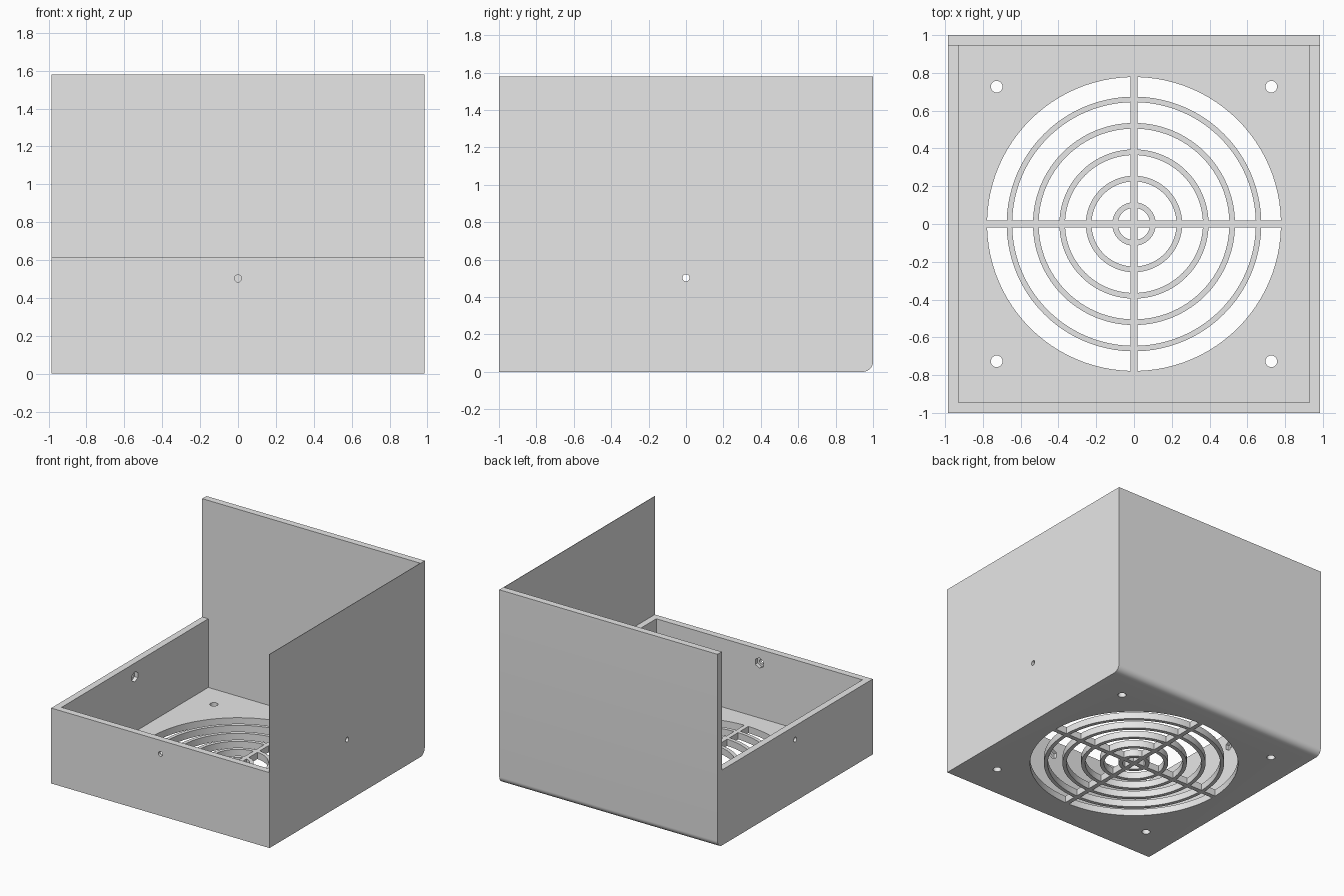
import bpy, bmesh, math
from mathutils import Matrix, Vector

if "Cube" in bpy.data.objects:
    bpy.data.objects.remove(bpy.data.objects["Cube"])

HX, HY, TOP, RIM = 0.985, 1.0, 1.58, 0.615   # half sizes, back height, tray rim height
WALL, FLOOR, SKIN = 0.055, 0.055, 0.004      # thicknesses; SKIN is the thin side panel


def prism(bm, pts, depth, matrix=Matrix()):
    """Extrude a 2D outline by depth along local z, then place it."""
    low = [bm.verts.new(matrix @ Vector((x, y, 0))) for x, y in pts]
    high = [bm.verts.new(matrix @ Vector((x, y, depth))) for x, y in pts]
    bm.faces.new(low[::-1])
    bm.faces.new(high)
    n = len(pts)
    for i in range(n):
        j = (i + 1) % n
        bm.faces.new((low[i], low[j], high[j], high[i]))


def box(bm, a, b):
    prism(bm, [(a[0], a[1]), (b[0], a[1]), (b[0], b[1]), (a[0], b[1])],
          b[2] - a[2], Matrix.Translation((0, 0, a[2])))


def arc(r, a, b, n, cx=0.0, cy=0.0):
    return [(cx + r * math.cos(a + (b - a) * i / n),
             cy + r * math.sin(a + (b - a) * i / n)) for i in range(n + 1)]


def circle(r, n, cx=0.0, cy=0.0):
    return arc(r, 0, 2 * math.pi, n, cx, cy)[:-1]


def finish(bm, name):
    bmesh.ops.recalc_face_normals(bm, faces=bm.faces[:])
    mesh = bpy.data.meshes.new(name)
    bm.to_mesh(mesh)
    bm.free()
    obj = bpy.data.objects.new(name, mesh)
    bpy.context.collection.objects.link(obj)
    return obj


def cut(target, bm, name):
    cutter = finish(bm, name)
    cutter.hide_render = True
    bpy.context.view_layer.objects.active = target
    mod = target.modifiers.new(name, 'BOOLEAN')
    mod.operation, mod.solver, mod.object = 'DIFFERENCE', 'EXACT', cutter
    bpy.ops.object.modifier_apply(modifier=mod.name)
    bpy.data.objects.remove(cutter)


# Solid block: side profile with a rounded lower back edge, extruded across x
R = 0.055
profile = [(-HY, 0)] + arc(R, -math.pi / 2, 0, 10, HY - R, R) + [(HY, TOP), (-HY, TOP)]
yz_to_world = Matrix(((0, 0, 1, -HX), (1, 0, 0, 0), (0, 1, 0, 0), (0, 0, 0, 1)))
bm = bmesh.new()
prism(bm, profile, 2 * HX, yz_to_world)
housing = finish(bm, "fan_housing")

# Open space above the tray, leaving the back wall and thin right panel
bm = bmesh.new()
box(bm, (-1.2, -1.2, RIM), (HX - SKIN, HY - WALL, 2))
cut(housing, bm, "upper_space")

# Tray cavity
bm = bmesh.new()
box(bm, (-HX + WALL, -HY + WALL, FLOOR), (HX - WALL, HY - WALL, 0.8))
cut(housing, bm, "tray_cavity")

# Grille openings: ring sectors between the cross bars, plus corner screw holes
bm = bmesh.new()
BAR = 0.018
down = Matrix.Translation((0, 0, -0.1))
slots = [(0, 0.085)] + [(0.115 + 0.14 * i, 0.225 + 0.14 * i) for i in range(4)] + [(0.674, 0.778)]
for inner, outer in slots:
    t = math.asin(BAR / outer)
    pts = arc(outer, t, math.pi / 2 - t, 24)
    if inner:
        t = math.asin(BAR / inner)
        pts += arc(inner, math.pi / 2 - t, t, 24)
    else:
        pts.append((BAR, BAR))
    for q in range(4):
        prism(bm, pts, 0.3, Matrix.Rotation(q * math.pi / 2, 4, 'Z') @ down)
for sx in (-1, 1):
    for sy in (-1, 1):
        prism(bm, circle(0.031, 24, sx * 0.727, sy * 0.727), 0.3, down)
cut(housing, bm, "grille_openings")

# Bolt holes through the left, front and right walls, each with a nut pocket inside
for radius, sides, start, depth in ((0.019, 20, 0.88, 0.2), (0.042, 6, 0.88, 0.08)):
    bm = bmesh.new()
    for angle, half in ((0, HX), (math.pi, HX), (-math.pi / 2, HY)):
        place = (Matrix.Translation((0, 0, 0.503)) @ Matrix.Rotation(angle, 4, 'Z')
                 @ Matrix.Translation((half - 0.105, 0, 0)) @ Matrix.Rotation(math.pi / 2, 4, 'Y'))
        prism(bm, circle(radius, sides), depth, place)
    cut(housing, bm, "bolt_holes")

# Single grey colour, smooth curves with sharp edges
grey = bpy.data.materials.new("light grey")
grey.diffuse_color = (0.8, 0.8, 0.8, 1)
grey.use_nodes = True
grey.node_tree.nodes["Principled BSDF"].inputs["Base Color"].default_value = grey.diffuse_color
housing.data.materials.clear()
housing.data.materials.append(grey)
for poly in housing.data.polygons:
    poly.material_index = 0
bpy.context.view_layer.objects.active = housing
housing.select_set(True)
bpy.ops.object.shade_smooth_by_angle(angle=math.radians(30))
